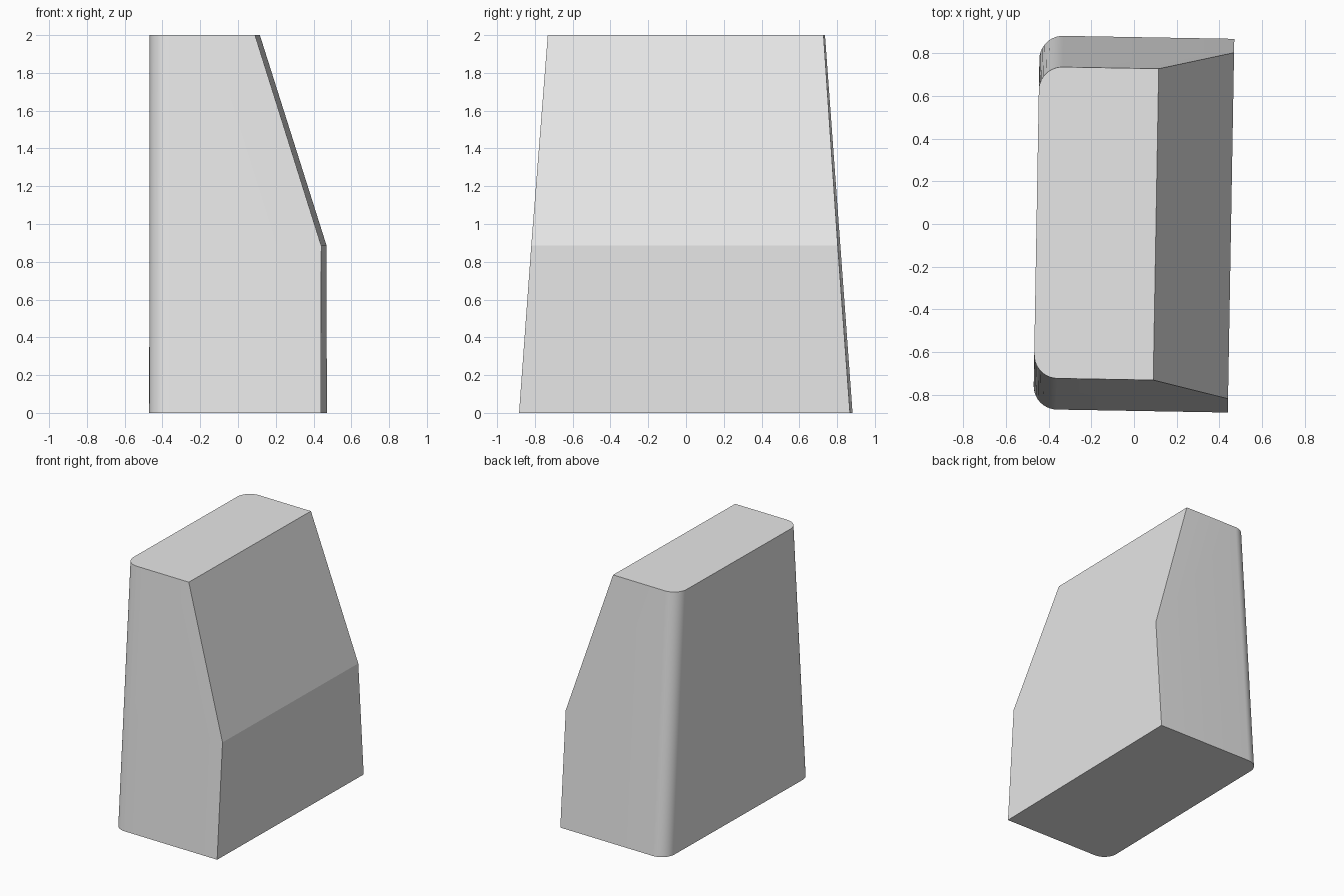
import bpy, bmesh
from math import sin, cos, pi, radians

cube = bpy.data.objects.get("Cube")
if cube:
    bpy.data.objects.remove(cube, do_unlink=True)

HEIGHT = 2.0
LEFT_X = -0.457      # upright wall with the rounded corners
RADIUS = 0.11
STEPS = 10


def material(name, colour):
    mat = bpy.data.materials.new(name)
    mat.use_nodes = True
    mat.diffuse_color = colour
    mat.node_tree.nodes["Principled BSDF"].inputs["Base Color"].default_value = colour
    return mat


def section(z, right_x):
    """Outline at height z: two sharp corners and two rounded ones."""
    half = 0.876 - 0.146 * z / HEIGHT
    points = [(right_x, -half, z), (right_x, half, z)]
    for side, start in ((1, pi / 2), (-1, pi)):
        for i in range(STEPS + 1):
            a = start + i * pi / 2 / STEPS
            points.append((LEFT_X + RADIUS + RADIUS * cos(a),
                           side * (half - RADIUS) + RADIUS * sin(a), z))
    return points


# Tapered block: upright lower wall, then a slanted upper wall
bm = bmesh.new()
rings = [[bm.verts.new(p) for p in section(z, x)]
         for z, x in ((0, 0.455), (0.885, 0.455), (HEIGHT, 0.103))]
for low, high in zip(rings, rings[1:]):
    n = len(low)
    for i in range(n):
        j = (i + 1) % n
        bm.faces.new((low[i], low[j], high[j], high[i]))
bm.faces.new(rings[0][::-1])
bm.faces.new(rings[-1])
bmesh.ops.recalc_face_normals(bm, faces=bm.faces)

mesh = bpy.data.meshes.new("tapered_block")
bm.to_mesh(mesh)
bm.free()
block = bpy.data.objects.new("tapered_block", mesh)
bpy.context.collection.objects.link(block)
mesh.materials.append(material("light grey", (0.8, 0.8, 0.8, 1)))
block.rotation_euler.z = radians(-1)

# Smooth the rounded corners, keep the bend crisp
bpy.ops.object.select_all(action='DESELECT')
block.select_set(True)
bpy.context.view_layer.objects.active = block
bpy.ops.object.shade_smooth_by_angle(angle=radians(12))
